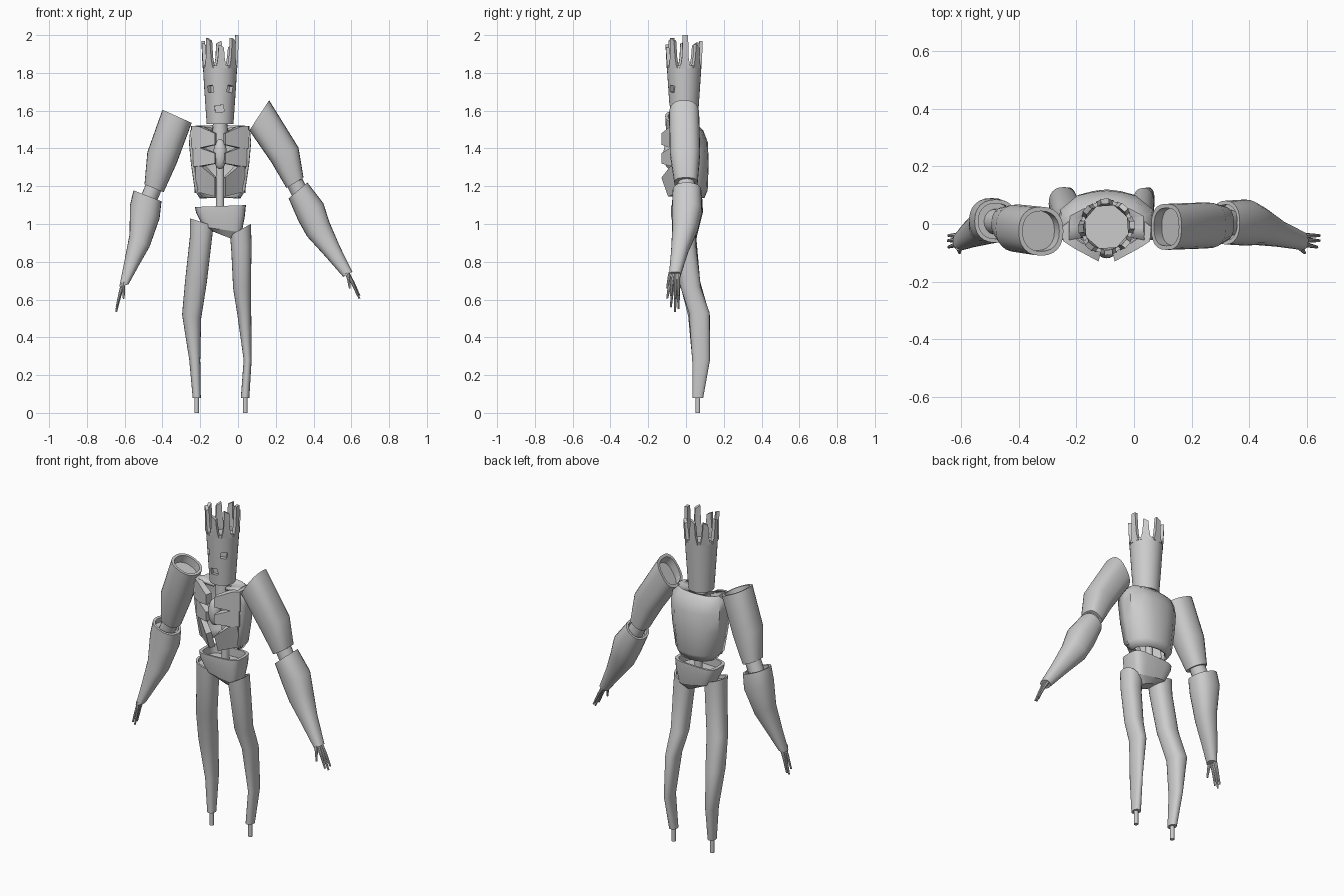
import bpy, bmesh, math
from mathutils import Vector, Matrix

if "Cube" in bpy.data.objects:
    bpy.data.objects.remove(bpy.data.objects["Cube"])

CX = -0.095  # body centre line

grey = bpy.data.materials.new("light grey")
grey.diffuse_color = (0.6, 0.6, 0.6, 1)
grey.use_nodes = True
grey.node_tree.nodes["Principled BSDF"].inputs["Base Color"].default_value = grey.diffuse_color


def finish(name, bm, angle=40):
    bmesh.ops.recalc_face_normals(bm, faces=bm.faces)
    me = bpy.data.meshes.new(name)
    bm.to_mesh(me)
    bm.free()
    me.materials.append(grey)
    me.shade_smooth()
    me.set_sharp_from_angle(angle=math.radians(angle))
    ob = bpy.data.objects.new(name, me)
    bpy.context.collection.objects.link(ob)
    return ob


def loft(name, rings, closed=True, angle=40):
    """Skin a list of equal-length point rings, capping both ends if closed."""
    bm = bmesh.new()
    vs = [[bm.verts.new(p) for p in r] for r in rings]
    n = len(rings[0])
    for a, b in zip(vs, vs[1:]):
        for i in range(n if closed else n - 1):
            j = (i + 1) % n
            bm.faces.new((a[i], a[j], b[j], b[i]))
    if closed:
        bm.faces.new(vs[0])
        bm.faces.new(vs[-1])
    return finish(name, bm, angle)


def tube(name, sections, n=24, power=2.3, recess=0.0, wall=0.82, angle=40):
    """Sections: (x, z) of both silhouette edges, then y centre and y half depth."""
    rings = []
    for ax, az, bx, bz, y, hy in sections:
        mid = Vector(((ax + bx) / 2, y, (az + bz) / 2))
        half = Vector(((bx - ax) / 2, 0, (bz - az) / 2))
        ring = []
        for k in range(n):
            t = 2 * math.pi * k / n
            c, s = math.cos(t), math.sin(t)
            c = math.copysign(abs(c) ** (2 / power), c)
            s = math.copysign(abs(s) ** (2 / power), s)
            ring.append(mid + half * c + Vector((0, hy * s, 0)))
        rings.append(ring)
    if recess:  # hollow rim at the first end
        c0 = sum(rings[0], Vector()) / n
        c1 = sum(rings[1], Vector()) / n
        inner = [c0 + (p - c0) * wall for p in rings[0]]
        push = (c1 - c0).normalized() * recess
        rings = [[p + push for p in inner], inner] + rings
    return loft(name, rings, angle=angle)


def rod(name, a, b, r0, r1, n=16):
    a, b = Vector(a), Vector(b)
    q = (b - a).to_track_quat('Z', 'Y')
    ring = [Vector((math.cos(2 * math.pi * k / n), math.sin(2 * math.pi * k / n), 0)) for k in range(n)]
    return loft(name, [[a + q @ (p * r0) for p in ring], [b + q @ (p * r1) for p in ring]])


# Head: tapered cylinder with a recessed top
head = tube("head", [(-0.186, 1.84, -0.004, 1.84, -0.01, 0.092),
                     (-0.179, 1.72, -0.011, 1.72, -0.01, 0.084),
                     (-0.166, 1.53, -0.024, 1.53, -0.01, 0.071)],
            n=32, power=2, recess=0.04, wall=0.86)

# Eye and mouth holes, cut into the head
cutters = []
for name, ang, z, w, h, roll in (("left_eye", -128, 1.715, 0.036, 0.036, 0.15),
                                 ("right_eye", -50, 1.715, 0.036, 0.036, -0.2),
                                 ("mouth", -93, 1.61, 0.046, 0.036, 0.12)):
    bm = bmesh.new()
    bmesh.ops.create_cube(bm, size=1)
    a = math.radians(ang)
    bm.transform(Matrix.Translation((CX + 0.085 * math.cos(a), -0.01 + 0.085 * math.sin(a), z))
                 @ Matrix.Rotation(a, 4, 'Z') @ Matrix.Rotation(roll, 4, 'X')
                 @ Matrix.Diagonal((0.06, w, h, 1)))
    cutter = finish(name + "_cutter", bm)
    cutter.hide_render = True
    cutters.append(cutter)
    mod = head.modifiers.new(name, 'BOOLEAN')
    mod.operation = 'DIFFERENCE'
    mod.object = cutter
bpy.context.view_layer.update()
carved = bpy.data.meshes.new_from_object(head.evaluated_get(bpy.context.evaluated_depsgraph_get()))
head.modifiers.clear()
bm = bmesh.new()
bm.from_mesh(carved)
bmesh.ops.triangulate(bm, faces=[f for f in bm.faces if len(f.verts) > 4])
bm.to_mesh(carved)
bm.free()
carved.shade_smooth()
carved.set_sharp_from_angle(angle=math.radians(25))
head.data = carved
for cutter in cutters:
    bpy.data.objects.remove(cutter)

# Crown of uneven spikes
tops = [2.0, 1.95, 1.97, 1.96, 1.97, 1.985, 1.95, 1.985]
for k, top in enumerate(tops):
    a = math.radians(45 * k + 4)
    out = Vector((math.cos(a), math.sin(a), 0))
    side = Vector((-out.y, out.x, 0))
    rings = []
    for z, r, w in ((1.825, 0.0905, 0.03), (1.845, 0.092, 0.024), (1.88, 0.094, 0.018), (top, 0.098, 0.014)):
        c = Vector((CX, -0.01, z))
        rings.append([c + out * (r + dr) + side * w * s
                      for dr, s in ((0, -1), (0, 1), (-0.018, 1), (-0.018, -1))])
    for p in rings[-1][1:3]:
        p.z -= 0.015 if k else 0
    loft("crown_spike", rings)

# Neck and spine
rod("neck", (CX, -0.01, 1.44), (CX, -0.01, 1.54), 0.042, 0.038)
rod("spine", (CX, 0.015, 1.03), (CX, 0.015, 1.48), 0.022, 0.022)

# Back shell wrapping the sides of the torso, open at the front
rings = []
for z, w, yb, yf in ((1.14, 0.10, 0.09, -0.01), (1.18, 0.125, 0.107, -0.04), (1.32, 0.145, 0.112, -0.05),
                     (1.43, 0.155, 0.108, -0.055), (1.49, 0.15, 0.085, -0.055),
                     (1.515, 0.125, 0.06, -0.055), (1.50, 0.04, 0.03, -0.04)):
    half = [(w, yf), (w * 1.01, yf * 0.3 + yb * 0.1), (w, yb * 0.42),
            (w * 0.64, yb * 0.84), (w * 0.32, yb * 0.95)]
    pts = half + [(0, yb)] + [(-x, y) for x, y in reversed(half)]
    rings.append([(CX + x, y, z) for x, y in pts])
shell = loft("torso_shell", rings, closed=False, angle=45)
mod = shell.modifiers.new("thickness", 'SOLIDIFY')
mod.thickness = 0.016
mod.offset = 0

# Ribs: three wedges per side, taller at the flank and narrower at the breast
for side in (-1, 1):
    for w, hi, lo, hi_in, lo_in, lean in ((0.155, 1.52, 1.40, 1.48, 1.42, 0),
                                          (0.147, 1.405, 1.305, 1.375, 1.32, 0),
                                          (0.135, 1.31, 1.165, 1.245, 1.145, 0.035)):
        rings = []
        for x, y, t in ((w, -0.01, 0), (w * 0.97, -0.06, 0), (w * 0.72, -0.085, 0.1), (0.028, -0.13, 1)):
            top, bot = hi + (hi_in - hi) * t, lo + (lo_in - lo) * t
            ix, iy = (x - 0.025, y + 0.02) if t < 1 else (0.018, -0.09)
            back = lean * (y < -0.05)
            rings.append([(CX + side * x, y, top), (CX + side * x, y + back, bot),
                          (CX + side * ix, iy + back, bot), (CX + side * ix, iy, top)])
        loft("rib", rings, angle=30)

# Breastbone
bm = bmesh.new()
bmesh.ops.create_uvsphere(bm, u_segments=20, v_segments=12, radius=1)
bm.transform(Matrix.Translation((CX, -0.085, 1.37)) @ Matrix.Diagonal((0.036, 0.034, 0.08, 1)))
finish("breastbone", bm)

# Pelvis bowl
tube("pelvis", [(-0.228, 1.09, 0.042, 1.10, 0, 0.08), (-0.222, 1.06, 0.036, 1.04, 0, 0.08),
                (-0.185, 0.985, 0.02, 0.955, 0, 0.066), (-0.12, 0.955, -0.03, 0.92, 0, 0.04)],
     power=4, recess=0.05, wall=0.86, angle=25)

# Legs
tube("left_leg", [(-0.255, 1.03, -0.13, 0.99, -0.01, 0.062), (-0.255, 0.93, -0.138, 0.92, -0.005, 0.06),
                  (-0.28, 0.70, -0.165, 0.69, 0.02, 0.055), (-0.296, 0.52, -0.195, 0.50, 0.07, 0.058),
                  (-0.258, 0.28, -0.20, 0.28, 0.08, 0.047), (-0.24, 0.08, -0.197, 0.08, 0.063, 0.028)],
     recess=0.02)
tube("right_leg", [(-0.042, 0.94, 0.068, 1.0, -0.01, 0.06), (-0.035, 0.85, 0.072, 0.89, -0.002, 0.057),
                   (-0.026, 0.66, 0.068, 0.67, 0.025, 0.054), (-0.005, 0.53, 0.07, 0.53, 0.07, 0.055),
                   (0.03, 0.28, 0.072, 0.28, 0.08, 0.047), (0.015, 0.08, 0.06, 0.08, 0.063, 0.028)],
     recess=0.02)
for name, x in (("left_foot_peg", -0.219), ("right_foot_peg", 0.038)):
    rod(name, (x, 0.063, 0), (x, 0.063, 0.1), 0.012, 0.012)

# Arms
tube("left_upper_arm", [(-0.40, 1.605, -0.245, 1.535, -0.025, 0.085), (-0.48, 1.38, -0.325, 1.32, -0.015, 0.083),
                        (-0.495, 1.21, -0.394, 1.168, 0, 0.06)], recess=0.05)
tube("left_forearm", [(-0.553, 1.178, -0.405, 1.12, 0.01, 0.075), (-0.572, 1.10, -0.415, 1.03, 0.012, 0.078),
                      (-0.574, 0.945, -0.468, 0.88, -0.01, 0.062), (-0.604, 0.79, -0.525, 0.78, -0.035, 0.046),
                      (-0.628, 0.67, -0.58, 0.68, -0.06, 0.032)], recess=0.03)
rod("left_elbow", (-0.44, 0.003, 1.21), (-0.482, 0.008, 1.11), 0.045, 0.045)

tube("right_upper_arm", [(0.06, 1.495, 0.165, 1.655, -0.01, 0.08), (0.177, 1.326, 0.32, 1.405, -0.005, 0.08),
                         (0.257, 1.19, 0.347, 1.246, 0, 0.062)], power=2.6, recess=0.05)
tube("right_forearm", [(0.268, 1.135, 0.367, 1.22, 0.005, 0.076), (0.318, 1.02, 0.452, 1.11, 0.005, 0.08),
                       (0.365, 0.935, 0.484, 1.01, -0.005, 0.068), (0.458, 0.833, 0.54, 0.88, -0.033, 0.046),
                       (0.557, 0.72, 0.605, 0.747, -0.058, 0.032)], recess=0.03)
rod("right_elbow", (0.30, 0.002, 1.22), (0.345, 0.005, 1.13), 0.045, 0.045)

# Fingers: base spread across the wrist, tip position
for name, bx, bz, tips in (
        ("left", -0.608, 0.69, ((-0.643, -0.04, 0.55), (-0.645, -0.058, 0.535),
                                (-0.643, -0.08, 0.56), (-0.605, -0.10, 0.605))),
        ("right", 0.578, 0.742, ((0.643, -0.04, 0.62), (0.643, -0.058, 0.605),
                                 (0.635, -0.08, 0.62), (0.592, -0.10, 0.66)))):
    for i, tip in enumerate(tips):
        base = Vector((bx, -0.04 - 0.014 * i, bz))
        knuckle = base.lerp(Vector(tip), 0.5) + Vector((0, 0, 0.006))
        rod(name + "_finger", base, knuckle, 0.011, 0.008, 8)
        rod(name + "_fingertip", knuckle, tip, 0.008, 0.005, 8)
